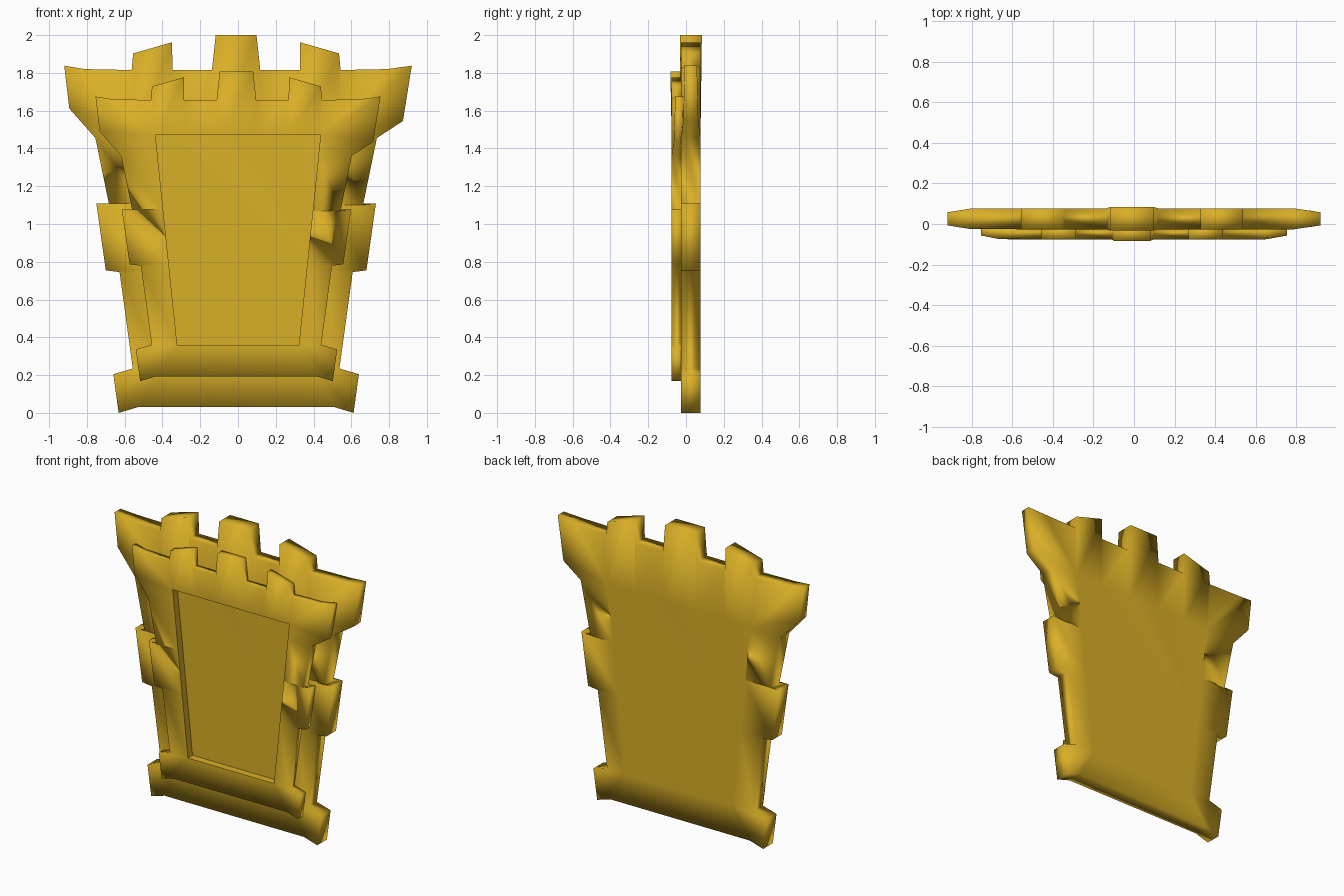
import bpy
import bmesh

if "Cube" in bpy.data.objects:
    bpy.data.objects.remove(bpy.data.objects["Cube"], do_unlink=True)

# One gold colour for everything
gold = bpy.data.materials.new("gold")
gold.use_nodes = True
gold.diffuse_color = (0.70, 0.43, 0.02, 1)
gold.node_tree.nodes["Principled BSDF"].inputs["Base Color"].default_value = gold.diffuse_color

# Half of the castle outline, from the top centre down to the foot
HALF = [
    (0.108, 2.0), (0.128, 1.815),                                # centre merlon
    (0.337, 1.815), (0.339, 1.962), (0.545, 1.903), (0.553, 1.815),  # side merlon
    (0.80, 1.82), (0.92, 1.838), (0.883, 1.578), (0.745, 1.455),     # flared wing
    (0.672, 1.10), (0.74, 1.108), (0.69, 0.755), (0.617, 0.745),     # side block
    (0.547, 0.235), (0.65, 0.205), (0.622, 0.0), (0.522, 0.03),      # foot
]


def full_outline():
    """Mirror the half outline, with the slight hand-made lean to one side."""
    lean = lambda x: 0 if abs(x) > 0.9 else -0.01
    right = [(x + lean(x), z) for x, z in HALF]
    left = [(-x + lean(x), z) for x, z in reversed(HALF)]
    # the two wings droop by different amounts
    droop = lambda x, z: z + (0.033 if x < 0 else -0.033)
    return [(x, droop(x, z) if 0.86 < abs(x) < 0.9 else z) for x, z in right + left]


def clamp(value, low, high):
    return max(low, min(high, value))


def inner_point(point, field):
    """Nearest point of the tapered central field to an outline point."""
    low, low_width, high, high_width = field
    z = clamp(point[1], low, high)
    width = low_width + (high_width - low_width) * (z - low) / (high - low)
    return clamp(point[0], -width, width), z


def thinning(x, z):
    """Wings get thinner to their tips; the centre merlon is a little thicker."""
    if abs(x) > 0.8:
        return (abs(x) - 0.8) * 0.16
    return -0.007 if z > 1.98 else 0


def build_slab(name, field, front, back, scale=1.0, lift=0.0, opened=False, taper_back=True):
    bm = bmesh.new()
    outline = full_outline()
    inner = [inner_point(p, field) for p in outline]
    count = len(outline)

    def ring(points, y, direction):
        verts = []
        for x, z in points:
            depth = y + direction * thinning(x, z)
            verts.append(bm.verts.new((x * scale, depth, z * scale + lift)))
        return verts

    rim_front = ring(outline, front, 1)
    rim_back = ring(outline, back, -1 if taper_back else 0)
    field_front = ring(inner, front, 0)
    field_back = ring(inner, back, 0)

    def bridge(a, b):
        for i in range(count):
            j = (i + 1) % count
            bm.faces.new((a[i], a[j], b[j], b[i]))

    bridge(rim_front, rim_back)
    bridge(field_front, rim_front)
    bridge(rim_back, field_back)
    if opened:
        bridge(field_back, field_front)
    else:
        bm.faces.new(field_front)
        bm.faces.new(field_back)
    # close the fans where several rim points share a field corner
    bmesh.ops.remove_doubles(bm, verts=bm.verts, dist=0.0005)
    bmesh.ops.recalc_face_normals(bm, faces=bm.faces)
    for face in bm.faces:
        face.smooth = True
    # crisp lip round the opening
    if opened:
        lip = {tuple(round(c, 3) for c in (x * scale, z * scale + lift)) for x, z in inner}
        for edge in bm.edges:
            if all((round(v.co.x, 3), round(v.co.z, 3)) in lip for v in edge.verts):
                edge.smooth = False
    mesh = bpy.data.meshes.new(name)
    bm.to_mesh(mesh)
    bm.free()
    mesh.materials.append(gold)
    obj = bpy.data.objects.new(name, mesh)
    bpy.context.collection.objects.link(obj)
    return obj


# Castle-shaped backing plate
build_slab("backing_plate", (0.23, 0.40, 1.48, 0.54), -0.026, 0.077)

# Smaller raised frame with a tapered opening
build_slab("raised_frame", (0.234, 0.393, 1.588, 0.533), -0.076, -0.015,
           scale=0.82, lift=0.168, opened=True, taper_back=False)
